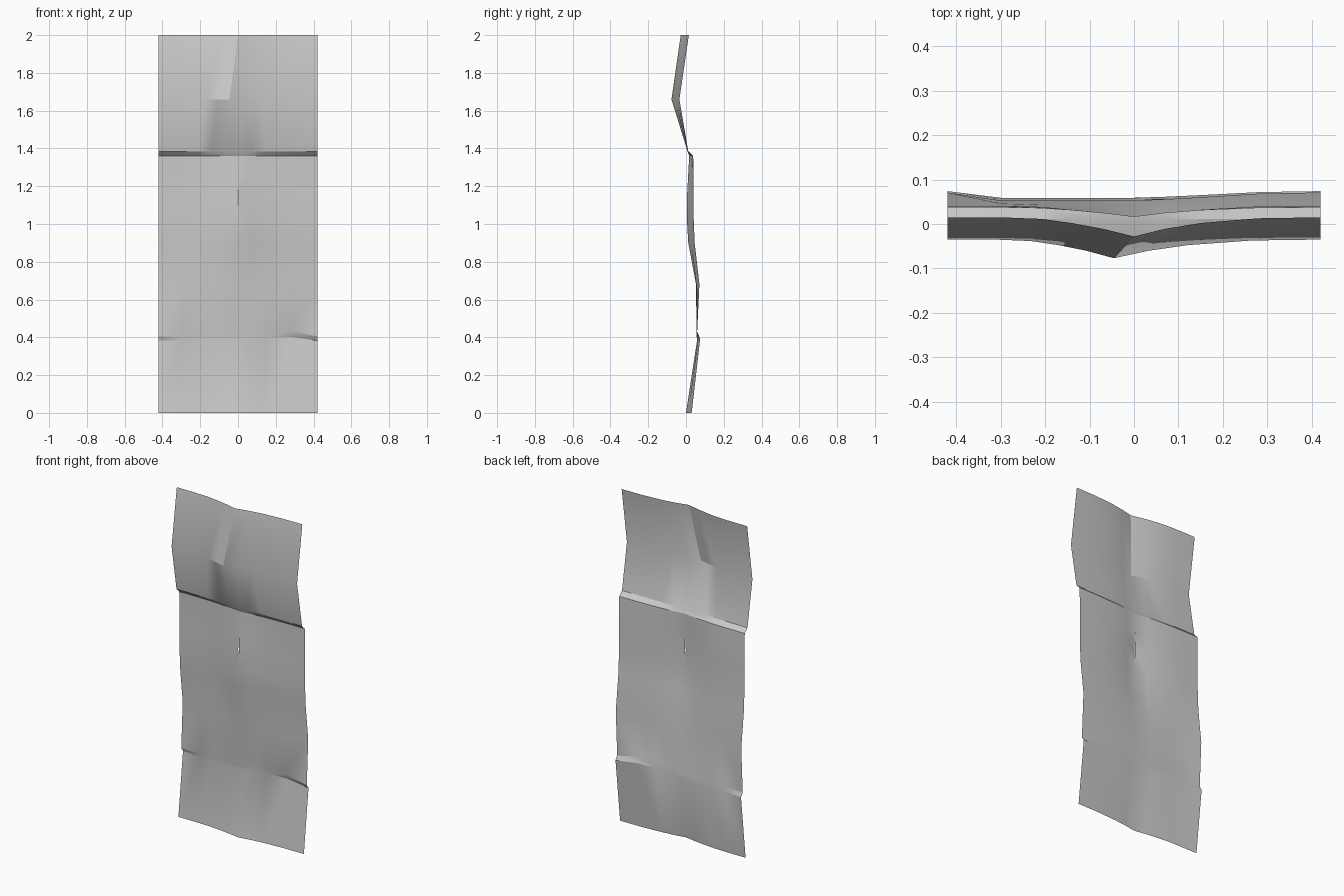
import bpy, bmesh

if "Cube" in bpy.data.objects:
    bpy.data.objects.remove(bpy.data.objects["Cube"])

# Columns across the hanging cloth, and two fold shapes (0 = edge depth, 1 = full fold)
XS = [-0.42, -0.30, -0.21, -0.14, -0.07, 0.0, 0.07, 0.15, 0.28, 0.42]
RIDGE = [0, 0, 0.08, 0.3, 0.6, 1, 0.6, 0.3, 0.05, 0]
BROAD = [0, 1, 1, 1, 1, 1, 0.85, 0.6, 0.15, 0]
LIFT = [0, 0, 0, 0, 0, 0, 1, 1, 1, 0]

# Rows: height, edge y, fold depth, fold shape, sideways drift, crease lift
ROWS = [
    (0.00, 0.030, 0.030, RIDGE, 0, 0),
    (0.382, 0.074, 0.015, BROAD, 0, 0.020),
    (0.405, 0.058, 0.002, BROAD, 0, 0.028),
    (0.68, 0.071, 0.018, BROAD, 0, 0),
    (0.90, 0.046, 0.034, RIDGE, 0, 0),
    (1.02, 0.041, 0.036, RIDGE, 0, 0),
    (1.14, 0.041, 0.036, RIDGE, 0, 0),
    (1.25, 0.041, 0.030, RIDGE, 0, 0),
    (1.36, 0.038, 0.021, RIDGE, 0, 0),
    (1.385, 0.012, 0.004, RIDGE, 0, 0),
    (1.66, -0.035, 0.042, RIDGE, -0.045, 0),
    (2.00, 0.015, 0.043, RIDGE, 0, 0),
]

bm = bmesh.new()
grid = []
for z, edge, depth, shape, drift, lift in ROWS:
    row = []
    for x, s, up in zip(XS, shape, LIFT):
        px = x + drift * max(0, 1 - abs(x) / 0.42)
        row.append(bm.verts.new((px, edge - depth * s, z + lift * up)))
    grid.append(row)
for a, b in zip(grid, grid[1:]):
    for i in range(len(XS) - 1):
        bm.faces.new((a[i], a[i + 1], b[i + 1], b[i]))

# Vertical slit on the centre line
slit = [e for e in bm.edges
        if all(abs(v.co.x) < 1e-4 and 1.01 < v.co.z < 1.26 for v in e.verts)]
bmesh.ops.split_edges(bm, edges=slit)
for v in bm.verts:
    if abs(v.co.x) < 1e-4 and abs(v.co.z - 1.14) < 0.01:
        side = sum(f.calc_center_median().x for f in v.link_faces)
        v.co.x += 0.002 if side > 0 else -0.002

mesh = bpy.data.meshes.new("hanging_cloth")
bm.to_mesh(mesh)
bm.free()
cloth = bpy.data.objects.new("hanging_cloth", mesh)
bpy.context.collection.objects.link(cloth)

# Soft folds with crisp creases
bpy.context.view_layer.objects.active = cloth
cloth.select_set(True)
bpy.ops.object.shade_smooth_by_angle(angle=0.4)
